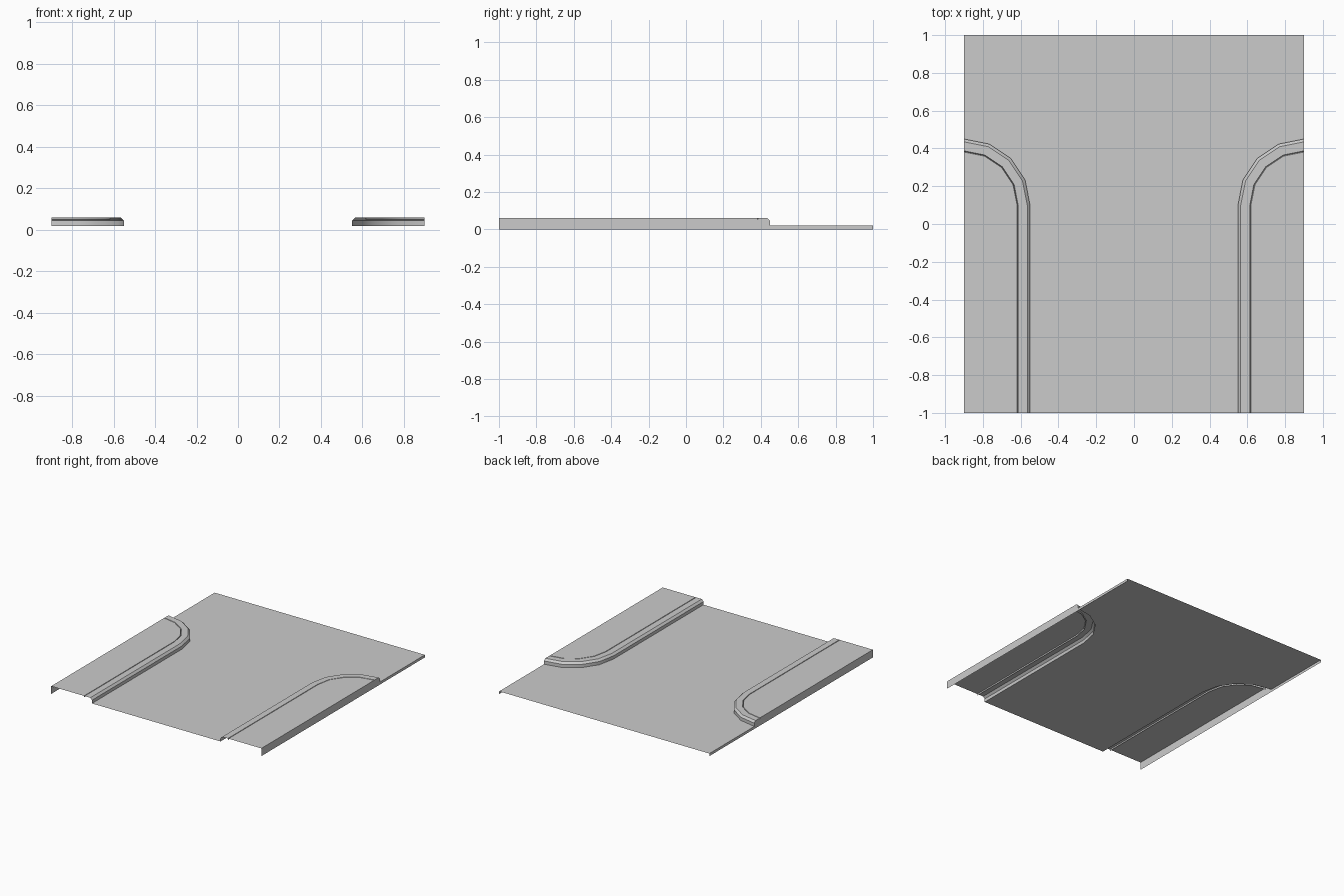
import bpy
from math import sin, cos, pi

if "Cube" in bpy.data.objects:
    bpy.data.objects.remove(bpy.data.objects["Cube"])

W, L = 0.9, 1.0          # half width, half length
CY = 0.1                 # y of the kerb corner centre
ROAD_Z, TOP_Z = 0.02, 0.06

# kerb cross-section: (radius from corner centre, height), ends in a narrow joint groove
PROFILE = [(0.35, ROAD_Z), (0.35, 0.045), (0.335, TOP_Z),
           (0.287, TOP_Z), (0.284, 0.05), (0.281, TOP_Z)]


def kerb_path(r, z):
    """Straight run from the front edge, then a quarter turn in four segments."""
    pts = [(W - r, -L, z)]
    for i in range(5):
        a = i * pi / 8
        pts.append((W - r * cos(a), CY + r * sin(a), z))
    return pts


def make(name, verts, faces, mirror=True):
    me = bpy.data.meshes.new(name)
    me.from_pydata(verts, [], faces)
    me.update()
    ob = bpy.data.objects.new(name, me)
    bpy.context.collection.objects.link(ob)
    if mirror:
        m = ob.modifiers.new("mirror", 'MIRROR')
        m.use_axis[0] = True
        m.use_mirror_merge = False
    return ob


def polygon(name, pts, mirror=True):
    return make(name, pts, [list(range(len(pts)))], mirror)


# road surface, cut out around both pavements
edge = kerb_path(0.35, ROAD_Z)
right = edge + [(W, L, ROAD_Z)]
left = [(-x, y, z) for x, y, z in reversed(right)]
polygon("road_surface", right + left, mirror=False)

# kerb strips swept round the corner
rows = [kerb_path(r, z) for r, z in PROFILE]
n = len(rows[0])
faces = [(j * n + i, (j + 1) * n + i, (j + 1) * n + i + 1, j * n + i + 1)
         for j in range(len(rows) - 1) for i in range(n - 1)]
kerb = make("kerb", [p for row in rows for p in row], faces)
bpy.ops.object.select_all(action='DESELECT')
kerb.select_set(True)
bpy.context.view_layer.objects.active = kerb
bpy.ops.object.shade_smooth_by_angle(angle=pi / 6)

# pavement tops inside the groove
inner = kerb_path(PROFILE[-1][0], TOP_Z)
polygon("pavement", [(W, -L, TOP_Z)] + inner[::-1])

# side skirts following the kerb section
skirt = [(W, -L, 0), (W, L, 0), (W, L, ROAD_Z)]
skirt += [(W, CY + r, z) for r, z in PROFILE] + [(W, -L, TOP_Z)]
polygon("side_skirt", skirt)

# pavement winding should face upward
pav = bpy.data.objects["pavement"].data
if pav.polygons[0].normal.z < 0:
    pav.flip_normals()
road = bpy.data.objects["road_surface"].data
if road.polygons[0].normal.z < 0:
    road.flip_normals()
